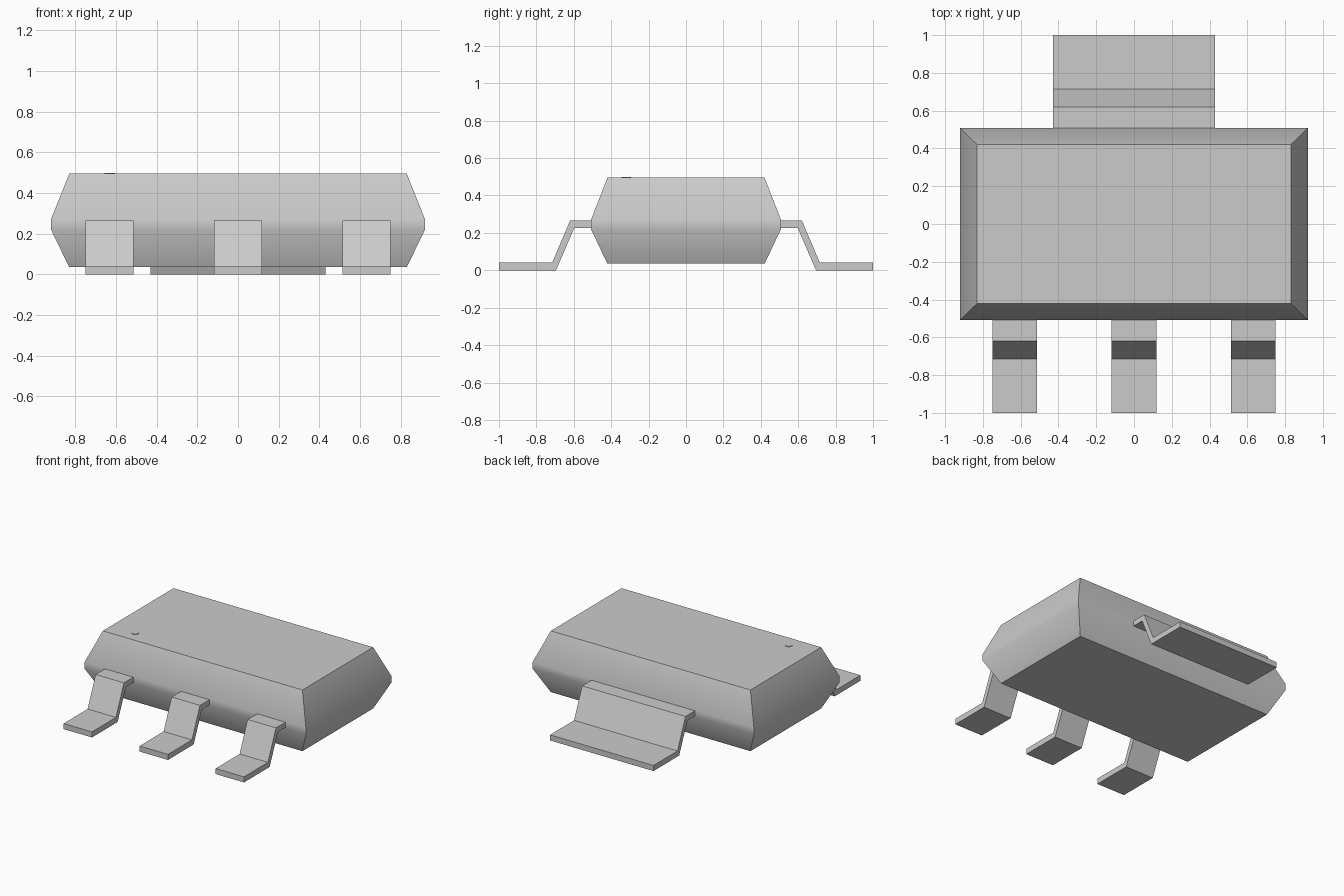
import bpy
import bmesh
from math import radians

cube = bpy.data.objects.get("Cube")
if cube:
    bpy.data.objects.remove(cube, do_unlink=True)

# Single plain grey finish
grey = bpy.data.materials.new("light_grey")
grey.use_nodes = True
colour = (0.6, 0.6, 0.6, 1)
grey.diffuse_color = colour
grey.node_tree.nodes["Principled BSDF"].inputs["Base Color"].default_value = colour


def finish(name, bm):
    """Turn a bmesh into a named object with outward normals."""
    bmesh.ops.recalc_face_normals(bm, faces=bm.faces)
    mesh = bpy.data.meshes.new(name)
    bm.to_mesh(mesh)
    bm.free()
    mesh.materials.append(grey)
    obj = bpy.data.objects.new(name, mesh)
    bpy.context.collection.objects.link(obj)
    return obj


def make_body(levels):
    """Loft rectangles given as (half width, half depth, height)."""
    bm = bmesh.new()
    rings = [[bm.verts.new((sx * w, sy * d, z))
              for sx, sy in ((-1, -1), (1, -1), (1, 1), (-1, 1))]
             for w, d, z in levels]
    bm.faces.new(rings[0])
    bm.faces.new(rings[-1])
    for low, high in zip(rings, rings[1:]):
        for i in range(4):
            j = (i + 1) % 4
            bm.faces.new((low[i], low[j], high[j], high[i]))
    return finish("body", bm)


# Gull-wing cross-section: distance outward, height
LEAD = [(0.48, 0.265), (0.62, 0.265), (0.715, 0.042), (1.0, 0.042),
        (1.0, 0), (0.695, 0), (0.598, 0.225), (0.48, 0.225)]


def make_lead(name, x, half_width, side):
    """Extrude the lead section across x; side is -1 front, 1 back."""
    bm = bmesh.new()
    ends = [[bm.verts.new((x + s * half_width, side * y, z)) for y, z in LEAD]
            for s in (-1, 1)]
    n = len(LEAD)
    # Cap each end with quads, one per straight run of the lead
    for ring in ends:
        for i in range(n // 2 - 1):
            bm.faces.new((ring[i], ring[i + 1], ring[n - 2 - i], ring[n - 1 - i]))
    a, b = ends
    for i in range(n):
        j = (i + 1) % n
        bm.faces.new((a[i], a[j], b[j], b[i]))
    return finish(name, bm)


# Moulded body with sharp corners and a softly shaded waist
body = make_body([(0.83, 0.42, 0.035), (0.92, 0.508, 0.22),
                  (0.92, 0.508, 0.27), (0.83, 0.42, 0.495)])
bpy.ops.object.select_all(action='DESELECT')
body.select_set(True)
bpy.context.view_layer.objects.active = body
bpy.ops.object.shade_smooth_by_angle(angle=radians(30))

# Three front leads and the wide back tab
for label, x in (("right", -0.632), ("centre", 0), ("left", 0.632)):
    make_lead("front_lead_" + label, x, 0.118, -1)
make_lead("back_tab", 0, 0.43, 1)

# Tiny raised orientation dot on the top
bm = bmesh.new()
bmesh.ops.create_cone(bm, cap_ends=True, segments=24, radius1=0.026,
                      radius2=0.026, depth=0.006)
dot = finish("orientation_dot", bm)
dot.location = (-0.63, -0.32, 0.496)
